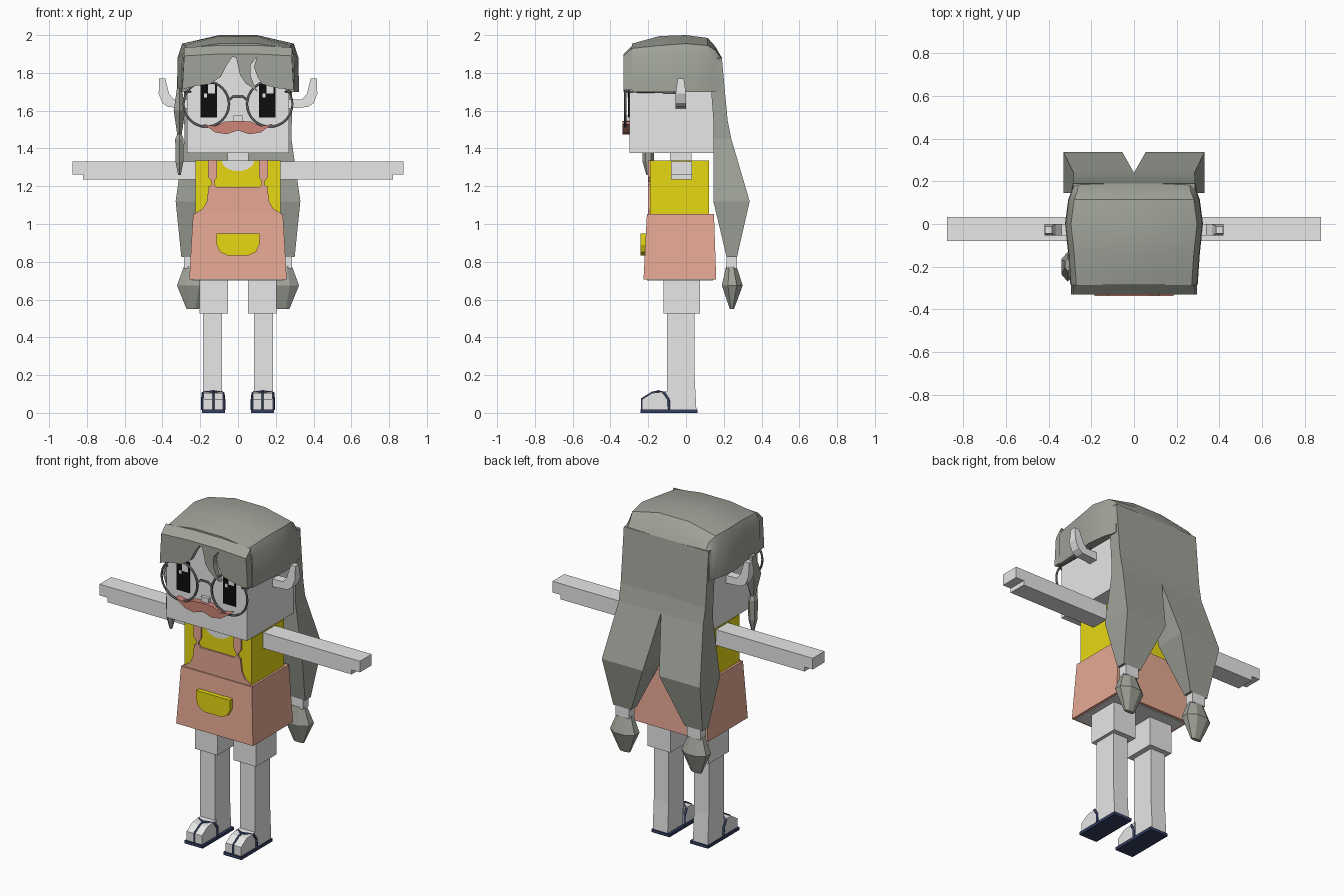
import bpy
import bmesh
import math
from mathutils import Vector

cube = bpy.data.objects.get("Cube")
if cube:
    bpy.data.objects.remove(cube, do_unlink=True)


def material(name, red, green, blue):
    mat = bpy.data.materials.new(name)
    mat.use_nodes = True
    mat.diffuse_color = (red, green, blue, 1)
    shader = mat.node_tree.nodes["Principled BSDF"]
    shader.inputs["Base Color"].default_value = (red, green, blue, 1)
    shader.inputs["Roughness"].default_value = 0.9
    return mat


white = material("white", .95, .95, .95)
grey_hair = material("grey hair", .35, .37, .32)
salmon = material("salmon", .95, .47, .35)
yellow = material("yellow", .95, .82, .008)
rust = material("rust", .62, .235, .19)
navy = material("navy", .035, .05, .12)
black = material("black", .004, .004, .004)
dark_grey = material("dark grey", .13, .13, .13)


def link(name, data, mat):
    obj = bpy.data.objects.new(name, data)
    bpy.context.collection.objects.link(obj)
    data.materials.append(mat)
    return obj


def smooth(obj):
    bpy.ops.object.select_all(action="DESELECT")
    obj.select_set(True)
    bpy.context.view_layer.objects.active = obj
    bpy.ops.object.shade_smooth_by_angle(angle=math.radians(30))


def loft(name, rings, mat):
    """Closed solid through rings that have equal point counts."""
    bm = bmesh.new()
    loops = [[bm.verts.new(point) for point in ring] for ring in rings]
    for lower, upper in zip(loops, loops[1:]):
        for i in range(len(lower)):
            j = (i + 1) % len(lower)
            bm.faces.new((lower[i], lower[j], upper[j], upper[i]))
    bm.faces.new(loops[0])
    bm.faces.new(loops[-1])
    bmesh.ops.recalc_face_normals(bm, faces=bm.faces)
    mesh = bpy.data.meshes.new(name)
    bm.to_mesh(mesh)
    bm.free()
    return link(name, mesh, mat)


def prism(name, outline, front, back, mat, side=1):
    """Front-view outline pushed along y."""
    rings = [[(x * side, y, z) for x, z in outline] for y in (front, back)]
    return loft(name, rings, mat)


def rect(left, right, front, back, z):
    return [(left, front, z), (right, front, z), (right, back, z), (left, back, z)]


def box(name, xs, ys, zs, mat):
    return loft(name, [rect(*xs, *ys, z) for z in zs], mat)


def stack(name, sections, mat, side=1):
    """Four-sided column; each section is (left, right, front, back, z)."""
    return loft(name, [rect(l * side, r * side, f, b, z) for l, r, f, b, z in sections], mat)


def gem(name, centre_x, sections, mat, sides=8):
    """Faceted column; each section is (centre_y, radius_x, radius_y, z)."""
    turns = [math.tau * (i + .5) / sides for i in range(sides)]
    return loft(name, [[(centre_x + rx * math.cos(t), cy + ry * math.sin(t), z) for t in turns]
                       for cy, rx, ry, z in sections], mat)


def tube(name, points, radius, mat, closed=False):
    curve = bpy.data.curves.new(name, "CURVE")
    curve.dimensions = "3D"
    curve.bevel_depth = radius
    curve.bevel_resolution = 1
    curve.use_fill_caps = True
    spline = curve.splines.new("POLY")
    spline.points.add(len(points) - 1)
    for point, place in zip(spline.points, points):
        point.co = (*place, 1)
    spline.use_cyclic_u = closed
    return link(name, curve, mat)


def mirrored(half):
    """Complete a right-half outline with its mirror image."""
    return half + [(-x, z) for x, z in reversed(half)]


# Head and neck
box("head", (-.27, .27), (-.30, .145), (1.375, 1.89), white)
box("neck", (-.055, .055), (-.085, .03), (1.32, 1.38), white)
box("nose", (-.025, .025), (-.32, -.30), (1.545, 1.575), white)

# Hair cap: each row is y, half width, shoulder, corner and crown heights
cap_rows = [(-.285, .295, 1.89, 1.93, 1.955), (-.14, .305, 1.89, 1.945, 1.995),
            (0, .32, 1.88, 1.955, 2), (.115, .305, 1.88, 1.945, 1.985),
            (.155, .29, 1.88, 1.92, 1.94), (.19, .285, 1.86, 1.87, 1.88)]
rings = []
for y, w, shoulder, corner, crown in cap_rows:
    half = [(w + .003, 1.70), (w, shoulder), (w - .025, corner), (.1, crown)]
    rings.append([(x, y, z) for x, z in mirrored(half)])
smooth(loft("hair_cap", rings, grey_hair))

# Fringe with an open parting and a narrow slit
fringe_outline = [
    (-.285, 1.89), (-.1, 1.9), (.1, 1.9), (.285, 1.89), (.295, 1.71), (.2, 1.72),
    (.13, 1.74), (.105, 1.775), (.085, 1.83), (.1, 1.885), (.065, 1.84), (.065, 1.79),
    (.085, 1.735), (.105, 1.70), (.04, 1.745), (.01, 1.79), (0, 1.84), (-.01, 1.88),
    (-.03, 1.885), (-.06, 1.84), (-.09, 1.78), (-.15, 1.74), (-.24, 1.73), (-.295, 1.71)]
fringe = prism("fringe", fringe_outline, -.33, -.285, grey_hair)
for v in fringe.data.vertices:
    if v.co.y > -.3 and v.co.z > 1.888:
        v.co.z += .045

# Long split hair, ties and tail ends
for side, label in ((1, "left"), (-1, "right")):
    stack(label + "_back_hair", [
        (0, .285, .12, .19, 1.88), (0, .285, .145, .22, 1.55), (0, .283, .145, .24, 1.45),
        (.055, .33, .145, .337, 1.12), (.18, .30, .215, .27, .825)], grey_hair, side)
    box(label + "_hair_tie", (side * .24 - .045, side * .24 + .045), (.215, .27), (.765, .83), white)
    gem(label + "_hair_end", side * .24, [
        (.24, .05, .03, .775), (.245, .09, .06, .675), (.243, .035, .012, .55)], grey_hair)

# Side lock hanging in front of the right ear
gem("side_lock", -.31, [
    (-.19, .015, .03, 1.72), (-.2, .035, .07, 1.6), (-.2, .014, .02, 1.475),
    (-.2, .026, .032, 1.45), (-.2, .024, .03, 1.33), (-.2, .008, .01, 1.26)], grey_hair, 6)

# Upright pointed ears
ear = [(.26, 1.61), (.37, 1.62), (.4, 1.64), (.42, 1.69), (.417, 1.77),
       (.385, 1.77), (.365, 1.69), (.34, 1.66), (.26, 1.66)]
for side, label in ((1, "left"), (-1, "right")):
    obj = prism(label + "_ear", ear, -.055, 0, white, side)
    for v in obj.data.vertices:
        if v.co.z > 1.75:
            v.co.y = -.0275 + (v.co.y + .0275) * .6

# Eyes with highlights, and spectacles
for side, label in ((1, "left"), (-1, "right")):
    mid = side * .155
    box(label + "_eye", (mid - .043, mid + .043), (-.306, -.299), (1.565, 1.75), black)
    box(label + "_eye_glint", (mid - .004, mid + .034), (-.309, -.305), (1.69, 1.74), white)
    box(label + "_eye_spark", (mid - .025, mid - .01), (-.309, -.305), (1.67, 1.69), white)
    rim = [(side * .168 + .12 * math.cos(math.tau * i / 32), -.322,
            1.635 + .12 * math.sin(math.tau * i / 32)) for i in range(32)]
    tube(label + "_spectacle_rim", rim, .006, dark_grey, True)
    tube(label + "_spectacle_arm", [(side * .25, -.322, 1.70), (side * .278, -.3, 1.70),
                                    (side * .278, -.04, 1.695)], .005, dark_grey)
tube("spectacle_bridge", [(-.05, -.322, 1.655), (-.025, -.322, 1.675),
                          (.025, -.322, 1.675), (.05, -.322, 1.655)], .006, dark_grey)

# Moustache
moustache = [(0, 1.495), (.06, 1.475), (.12, 1.485), (.185, 1.53),
             (.12, 1.518), (.07, 1.542), (.025, 1.545)]
prism("moustache", mirrored(moustache)[1:], -.337, -.299, rust)

# Shirt and scooped neckline
box("shirt", (-.225, .225), (-.19, .122), (1.04, 1.335), yellow)
scoop = [(.085 * math.cos(math.pi * i / 10), 1.336 - .056 * math.sin(math.pi * i / 10))
         for i in range(11)]
prism("neckline", scoop, -.195, -.186, white)

# Pinafore: skirt, lining, bib and straps
stack("skirt", [(-.258, .258, -.225, .16, .705), (-.238, .238, -.207, .148, 1.052)], salmon)
box("skirt_lining", (-.24, .24), (-.207, .142), (.701, .708), white)
bib = [(.235, 1.045), (.22, 1.062), (.185, 1.082), (.165, 1.12), (.155, 1.2), (.115, 1.195)]
prism("bib", mirrored(bib), -.2, -.188, salmon)
strap = [(.16, 1.338), (.16, 1.25), (.14, 1.225), (.14, 1.21), (.155, 1.19),
         (.11, 1.19), (.125, 1.21), (.125, 1.225), (.11, 1.25), (.11, 1.338)]
for side, label in ((1, "left"), (-1, "right")):
    prism(label + "_strap", strap, -.2, -.188, salmon, side)

# Rounded pocket
pocket = [(.113, .95), (.113, .89), (.095, .852), (.055, .833)]
prism("pocket", mirrored(pocket), -.24, -.21, yellow)

# Arms, legs and sandals
for side, label in ((1, "left"), (-1, "right")):
    arm = [(.21, 1.235), (.82, 1.235), (.82, 1.262), (.875, 1.262), (.875, 1.33), (.21, 1.33)]
    prism(label + "_arm", arm, -.08, .033, white, side)
    stack(label + "_thigh", [(.053, .205, -.12, .075, .525), (.053, .205, -.12, .075, .72)],
          white, side)
    stack(label + "_leg", [(.085, .185, -.1, .055, .015), (.085, .185, -.1, .045, .2),
                           (.085, .185, -.1, .045, .53)], white, side)
    toe = [(-.09, .015), (-.232, .015), (-.232, .072), (-.18, .105), (-.09, .115)]
    loft(label + "_toe", [[(side * x, y, z) for y, z in toe] for x in (.08, .183)], white)
    box(label + "_sole", (side * .13 - .061, side * .13 + .061), (-.24, .06), (0, .018), navy)
    band = [(.074, -.09, .015), (.074, -.092, .07), (.078, -.115, .105), (.13, -.15, .114),
            (.186, -.115, .105), (.189, -.092, .07), (.189, -.09, .015)]
    tube(label + "_sandal_band", [(side * x, y, z) for x, y, z in band], .007, navy)
    thong = [(-.15, .113), (-.18, .107), (-.234, .074), (-.234, .015)]
    tube(label + "_sandal_thong", [(side * .13, y, z) for y, z in thong], .006, navy)
